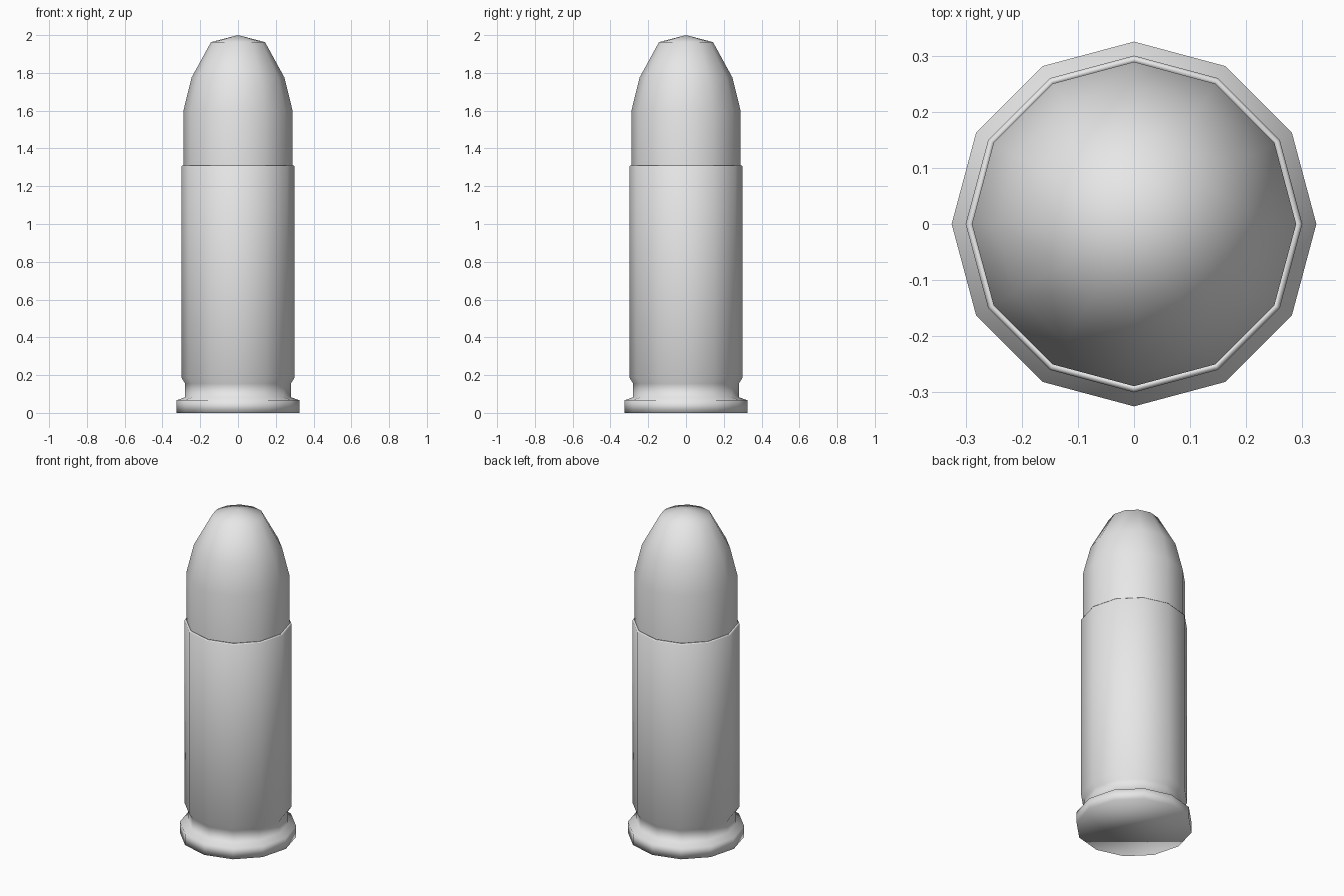
import bpy
import bmesh
from math import cos, sin, tau

SIDES = 12

cube = bpy.data.objects.get("Cube")
if cube:
    bpy.data.objects.remove(cube, do_unlink=True)

# Single grey metal
grey = bpy.data.materials.new("plain grey metal")
grey.use_nodes = True
colour = (0.8, 0.8, 0.8, 1.0)
grey.diffuse_color = colour
grey.node_tree.nodes["Principled BSDF"].inputs["Base Color"].default_value = colour


def lathe(name, profile, cap_bottom=False, tip=None):
    """Spin (radius, height) points into a smooth twelve-sided part."""
    bm = bmesh.new()
    rings = [[bm.verts.new((r * cos(tau * i / SIDES), r * sin(tau * i / SIDES), z))
              for i in range(SIDES)] for r, z in profile]
    for low, high in zip(rings, rings[1:]):
        for i in range(SIDES):
            j = (i + 1) % SIDES
            bm.faces.new((low[i], low[j], high[j], high[i]))
    if cap_bottom:
        bm.faces.new(rings[0][::-1])
    if tip is not None:
        apex = bm.verts.new((0, 0, tip))
        for i in range(SIDES):
            bm.faces.new((rings[-1][i], rings[-1][(i + 1) % SIDES], apex))
    for face in bm.faces:
        face.smooth = True
    mesh = bpy.data.meshes.new(name)
    bm.to_mesh(mesh)
    bm.free()
    mesh.materials.append(grey)
    obj = bpy.data.objects.new(name, mesh)
    bpy.context.collection.objects.link(obj)
    return obj


# Casing: flanged base, extractor groove, straight wall and thin lip
lathe("casing", [(0.325, 0), (0.325, 0.067), (0.28, 0.083), (0.28, 0.155),
                 (0.30, 0.187), (0.30, 1.305), (0.296, 1.311),
                 (0.289, 1.311), (0.286, 1.29)], cap_bottom=True)

# Projectile: straight shank closing to a blunt point
lathe("projectile", [(0.289, 1.27), (0.289, 1.6), (0.246, 1.775), (0.143, 1.963)],
      tip=2.0)
